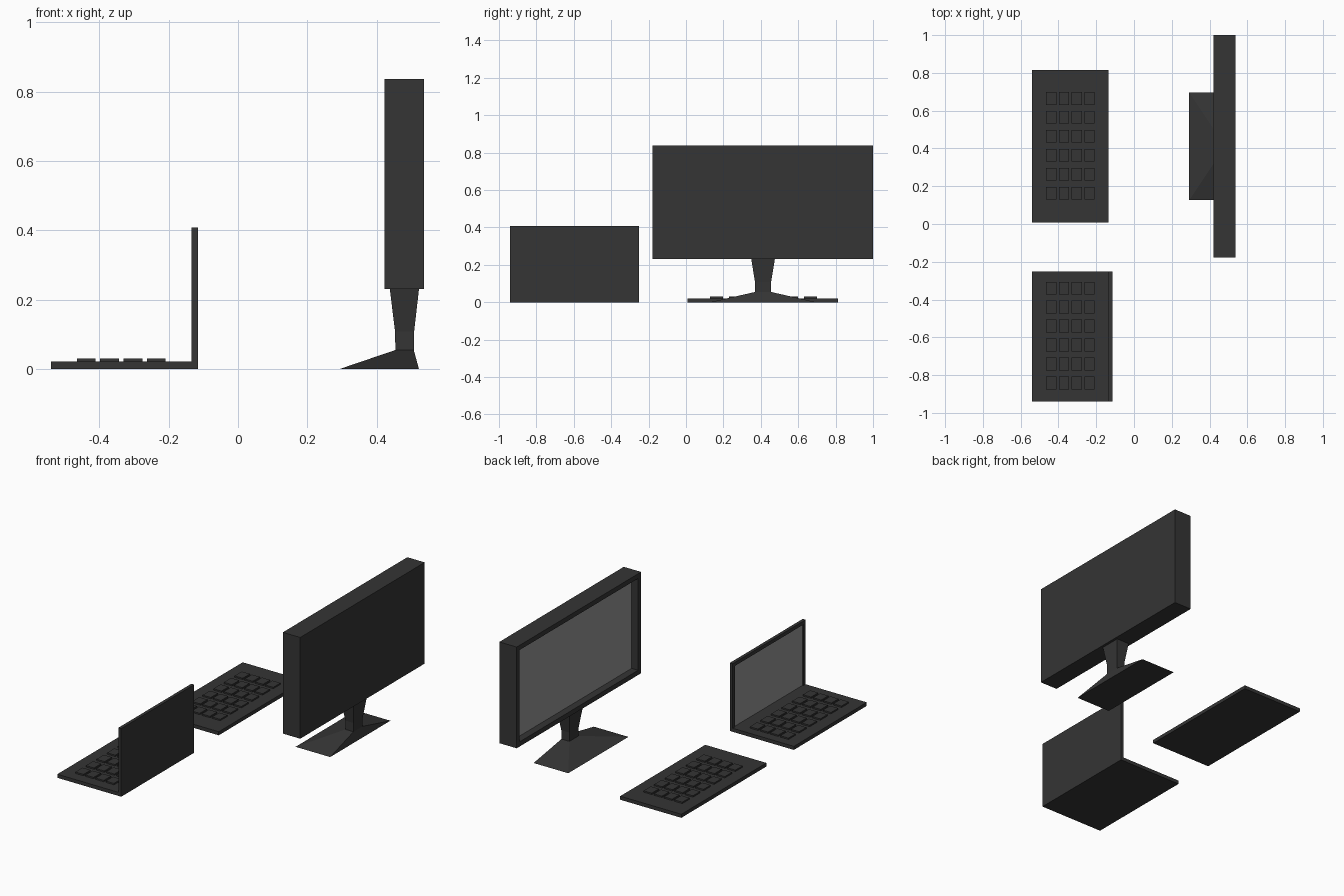
import bpy, bmesh
from mathutils import Vector

if "Cube" in bpy.data.objects:
    bpy.data.objects.remove(bpy.data.objects["Cube"])


def material(name, v):
    m = bpy.data.materials.new(name)
    m.diffuse_color = (v, v, v, 1)
    m.use_nodes = True
    m.node_tree.nodes["Principled BSDF"].inputs["Base Color"].default_value = m.diffuse_color
    return m


BODY = material("dark_plastic", 0.035)
GLASS = material("screen_grey", 0.30)


def finish(name, bm):
    bmesh.ops.recalc_face_normals(bm, faces=bm.faces)
    me = bpy.data.meshes.new(name)
    bm.to_mesh(me)
    bm.free()
    me.materials.append(BODY)
    me.materials.append(GLASS)
    ob = bpy.data.objects.new(name, me)
    bpy.context.collection.objects.link(ob)
    return ob


def add_box(bm, x0, x1, y0, y1, z0, z1):
    vs = bmesh.ops.create_cube(bm, size=1)["verts"]
    for v in vs:
        v.co = Vector(((x0 + x1) / 2 + v.co.x * (x1 - x0),
                       (y0 + y1) / 2 + v.co.y * (y1 - y0),
                       (z0 + z1) / 2 + v.co.z * (z1 - z0)))


def screen_box(name, dims, bezel, depth):
    """Box with a recessed lighter screen on its -x face."""
    bm = bmesh.new()
    add_box(bm, *dims)
    bm.normal_update()
    face = min(bm.faces, key=lambda f: f.calc_center_median().x)
    bmesh.ops.inset_individual(bm, faces=[face], thickness=bezel)
    panel = bmesh.ops.extrude_discrete_faces(bm, faces=[face])["faces"][0]
    bmesh.ops.translate(bm, verts=panel.verts, vec=(depth, 0, 0))
    panel.material_index = 1
    finish(name, bm)


def keyboard(name, y0, y1, key_mid):
    """Flat slab plus a 4 x 6 block of keys."""
    bm = bmesh.new()
    add_box(bm, -0.539, -0.134, y0, y1, 0, 0.0215)
    finish(name + "_slab", bm)
    bm = bmesh.new()
    for i in range(4):
        for j in range(6):
            x = -0.438 + i * 0.0675
            y = key_mid + (j - 2.5) * 0.1005
            add_box(bm, x - 0.027, x + 0.027, y - 0.034, y + 0.034, 0.02, 0.030)
    finish(name + "_keys", bm)


# Separate keyboard and laptop
keyboard("keyboard", 0.009, 0.814, 0.414)
keyboard("laptop", -0.941, -0.251, -0.591)
screen_box("laptop_lid", (-0.134, -0.115, -0.941, -0.251, 0, 0.408), 0.03, 0.006)

# Monitor housing
screen_box("monitor", (0.422, 0.537, -0.178, 1.0, 0.2305, 0.837), 0.04, 0.043)

# Monitor stand: stacked rectangular sections (z, x0, x1, half width)
bm = bmesh.new()
MID = 0.412
rings = []
for z, x0, x1, h in [(0, 0.2925, 0.522, 0.285), (0.055, 0.454, 0.507, 0.043),
                     (0.108, 0.453, 0.508, 0.043), (0.2305, 0.438, 0.522, 0.063)]:
    rings.append([bm.verts.new(c) for c in ((x0, MID - h, z), (x1, MID - h, z),
                                            (x1, MID + h, z), (x0, MID + h, z))])
for a, b in zip(rings, rings[1:]):
    for i in range(4):
        k = (i + 1) % 4
        bm.faces.new((a[i], a[k], b[k], b[i]))
bm.faces.new(rings[0][::-1])
bm.faces.new(rings[-1])
finish("monitor_stand", bm)
